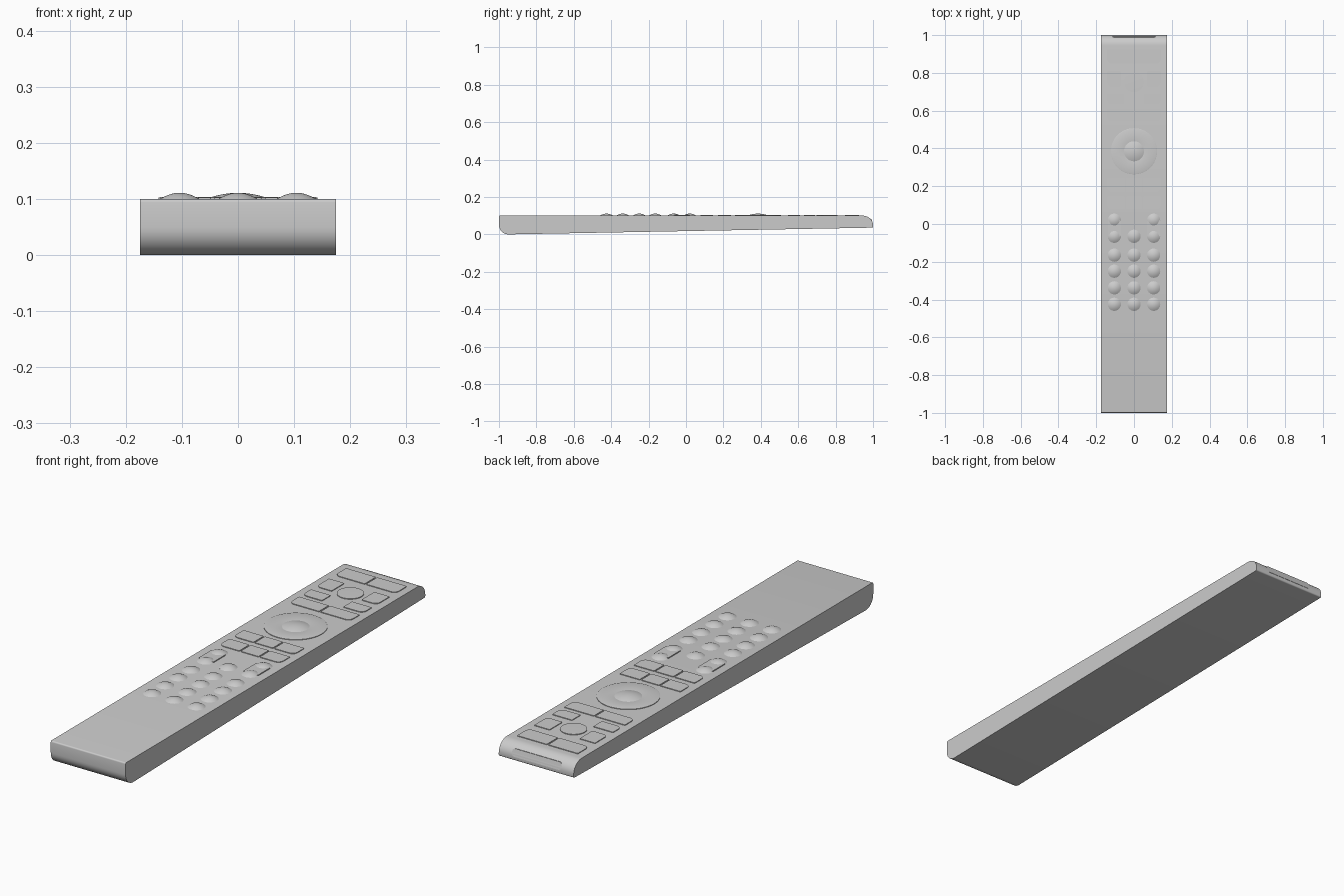
import bpy, bmesh, math
from mathutils import Matrix, Vector

if "Cube" in bpy.data.objects:
    bpy.data.objects.remove(bpy.data.objects["Cube"])

TOP = 0.1


def finish(name, bm, angle=35):
    bmesh.ops.recalc_face_normals(bm, faces=bm.faces)
    me = bpy.data.meshes.new(name)
    bm.to_mesh(me)
    bm.free()
    ob = bpy.data.objects.new(name, me)
    bpy.context.collection.objects.link(ob)
    bpy.ops.object.select_all(action='DESELECT')
    ob.select_set(True)
    bpy.context.view_layer.objects.active = ob
    bpy.ops.object.shade_smooth_by_angle(angle=math.radians(angle))
    return ob


def arc(cx, cy, rx, ry, a0, a1, n=8):
    return [(cx + rx * math.cos(math.radians(a0 + (a1 - a0) * i / n)),
             cy + ry * math.sin(math.radians(a0 + (a1 - a0) * i / n))) for i in range(n + 1)]


def rounded(x0, x1, y0, y1, radii):
    """Rounded rectangle; radii for corners x1y1, x0y1, x0y0, x1y0."""
    a, b, c, d = radii
    return (arc(x1 - a, y1 - a, a, a, 0, 90, 6) + arc(x0 + b, y1 - b, b, b, 90, 180, 6)
            + arc(x0 + c, y0 + c, c, c, 180, 270, 6) + arc(x1 - d, y0 + d, d, d, 270, 360, 6))


def prism(name, outline, to_3d, depth):
    bm = bmesh.new()
    face = bm.faces.new([bm.verts.new(to_3d(a, b)) for a, b in outline])
    ext = bmesh.ops.extrude_face_region(bm, geom=[face])
    verts = [v for v in ext['geom'] if isinstance(v, bmesh.types.BMVert)]
    bmesh.ops.translate(bm, vec=Vector(depth), verts=verts)
    return finish(name, bm)


def plate(name, x0, x1, y0, y1, radii, h=0.003):
    return prism(name, rounded(x0, x1, y0, y1, radii),
                 lambda a, b: (a, b, TOP - 0.004), (0, 0, h + 0.004))


def lathe(name, x, y, profile, seg=40):
    """Spin a (radius, height) profile about a vertical axis."""
    bm = bmesh.new()
    vs = [bm.verts.new((r, 0, z)) for r, z in profile]
    es = [bm.edges.new(p) for p in zip(vs, vs[1:])]
    bmesh.ops.spin(bm, geom=vs + es, axis=(0, 0, 1), cent=(0, 0, 0),
                   angle=2 * math.pi, steps=seg)
    bmesh.ops.remove_doubles(bm, verts=bm.verts, dist=1e-5)
    bmesh.ops.translate(bm, vec=(x, y, TOP), verts=bm.verts)
    return finish(name, bm, 40)


def dome(name, x, y, r, h, seg=32):
    prof = [(r, -0.004)] + [(r * (1 - i / 8), h * (1 - (1 - i / 8) ** 2)) for i in range(9)]
    return lathe(name, x, y, prof, seg)


# Casing: tapered side profile with rounded ends
side = (arc(-0.95, 0.05, 0.05, 0.05, 270, 180, 10)
        + arc(-0.994, 0.094, 0.006, 0.006, 180, 90, 4)
        + arc(0.945, 0.05, 0.055, 0.05, 90, 0, 12)
        + arc(0.994, 0.042, 0.006, 0.006, 0, -90, 4))
prism("casing", side, lambda y, z: (-0.175, y, z), (0.35, 0, 0))

# Signal window on the rounded far end
tilt = Matrix.Translation((0, 0.984, 0.064)) @ Matrix.Rotation(math.radians(16), 4, 'X')
win = prism("signal_window", rounded(-0.115, 0.115, -0.016, 0.016, [0.012] * 4),
            lambda a, b: (a, 0, b), (0, 0.013, 0))
win.data.transform(tilt)

# Domed keypad buttons and rocker bridges
for row, y in enumerate([0.02, -0.065, -0.165, -0.25, -0.338, -0.425]):
    for x in (-0.104, 0, 0.104):
        if row or x:
            dome("keypad_button", x, y, 0.035, 0.011)
for x in (-0.104, 0.104):
    plate("rocker_bridge", x - 0.034, x + 0.034, -0.065, 0.02, [0.004] * 4, 0.004)

# Navigation ring with domed centre, and round power button
lathe("navigation_ring", 0, 0.385,
      [(0.122, -0.004), (0.122, 0.0025), (0.119, 0.0035), (0.057, 0.002), (0.05, 0.001), (0, 0.001)], 64)
dome("select_button", 0, 0.385, 0.057, 0.011, 48)
lathe("power_button", 0, 0.75, [(0.052, -0.004), (0.052, 0.003), (0, 0.004)], 48)

# Flat side keys, mirrored left and right: inner x, near y, far y
s, b = 0.003, 0.022
for x0, y0, y1 in [(0.003, 0.85, 0.925), (0.07, 0.725, 0.81), (0.05, 0.632, 0.69),
                   (0.003, 0.545, 0.61), (0.048, 0.172, 0.24), (0.048, 0.077, 0.145)]:
    plate("side_key_right", x0, 0.142, y0, y1, [s, s, s, b])
    plate("side_key_left", -0.142, -x0, y0, y1, [s, s, b, s])

# Middle keys below the ring
for y0, y1 in [(0.172, 0.24), (0.077, 0.145)]:
    plate("middle_key", -0.042, 0.042, y0, y1, [s] * 4)
